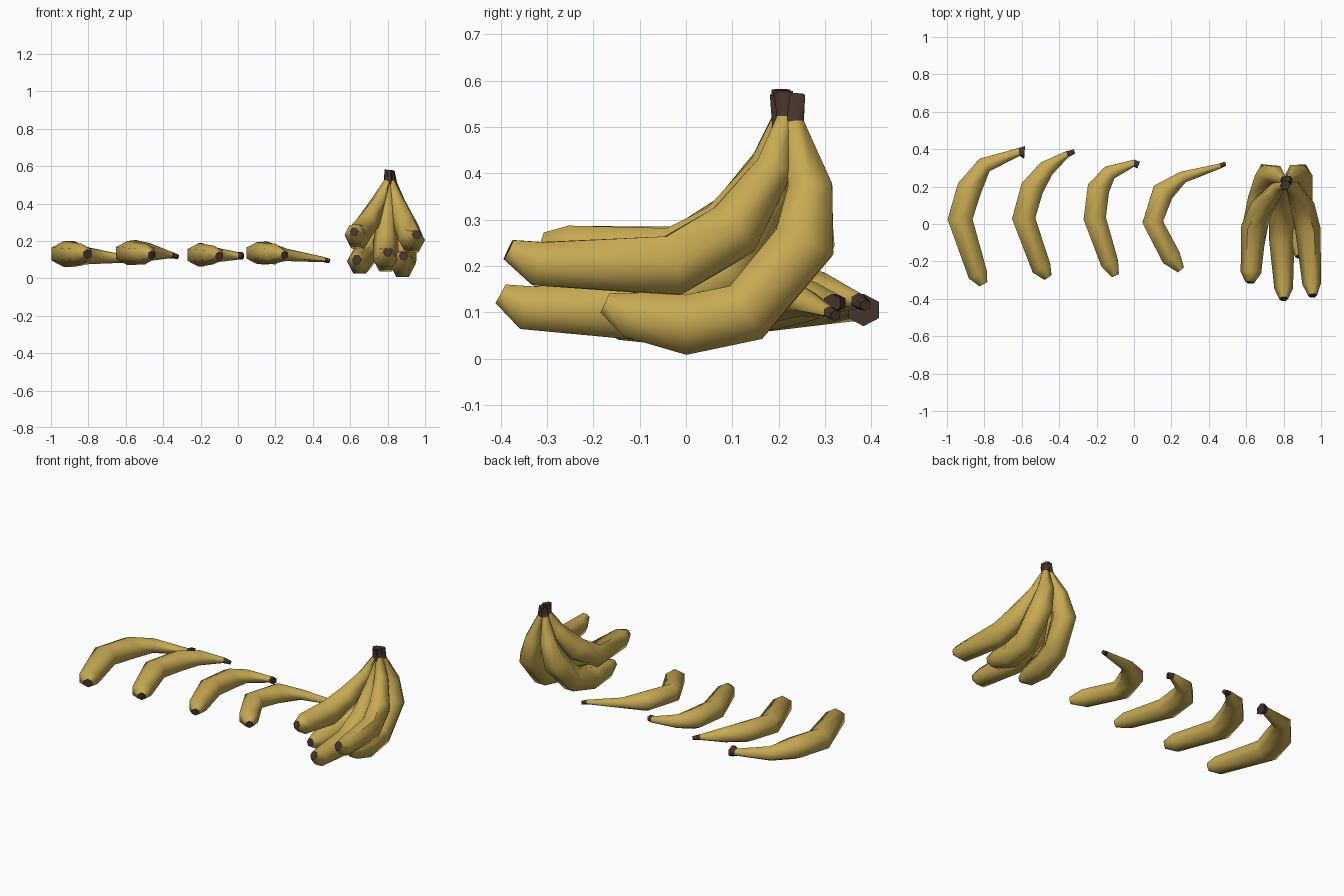
import bpy, bmesh, math
from mathutils import Vector


def material(name, rgb):
    m = bpy.data.materials.new(name)
    m.diffuse_color = (*rgb, 1)
    return m


YELLOW = material("banana yellow", (0.57, 0.40, 0.085))
BROWN = material("dark brown", (0.06, 0.035, 0.025))
SIDES = 6


def banana(name, path, side, wide=1.1):
    """Sweep a hexagon along (x, y, z, radius) points from blossom tip to stem end."""
    pts = [Vector(p[:3]) for p in path]
    bm = bmesh.new()
    rings = []
    for i, p in enumerate(pts):
        a, b = pts[max(i - 1, 0)], pts[min(i + 1, len(pts) - 1)]
        t = Vector((0, 0, 0))
        if i > 0:
            t += (p - a).normalized()
        if i < len(pts) - 1:
            t += (b - p).normalized()
        t.normalize()
        u = Vector(side)
        u = (u - t * u.dot(t)).normalized()
        v = t.cross(u)
        r = path[i][3]
        ring = []
        for k in range(SIDES):
            ang = 2 * math.pi * k / SIDES
            ring.append(bm.verts.new(p + u * (r * math.cos(ang)) + v * (r * wide * math.sin(ang))))
        rings.append(ring)
    # skin, with the last segment as the dark stem end
    for i in range(len(rings) - 1):
        for k in range(SIDES):
            j = (k + 1) % SIDES
            f = bm.faces.new((rings[i][k], rings[i][j], rings[i + 1][j], rings[i + 1][k]))
            f.material_index = 1 if i == len(rings) - 2 else 0
    # dark caps at both ends
    for ring in (rings[0][::-1], rings[-1]):
        bm.faces.new(ring).material_index = 1
    bmesh.ops.recalc_face_normals(bm, faces=bm.faces[:])
    me = bpy.data.meshes.new(name)
    bm.to_mesh(me)
    bm.free()
    me.materials.append(YELLOW)
    me.materials.append(BROWN)
    ob = bpy.data.objects.new(name, me)
    bpy.context.collection.objects.link(ob)
    bpy.ops.object.select_all(action='DESELECT')
    ob.select_set(True)
    bpy.context.view_layer.objects.active = ob
    bpy.ops.object.shade_smooth_by_angle(angle=math.radians(62))


# Four loose bananas lying on their sides
UP = (0, 0, 1)
banana("loose_banana_1", [
    (-0.805, -0.322, 0.13, 0.025), (-0.835, -0.27, 0.13, 0.055), (-0.93, 0.025, 0.13, 0.07),
    (-0.88, 0.19, 0.13, 0.07), (-0.80, 0.315, 0.12, 0.045),
    (-0.615, 0.385, 0.105, 0.022), (-0.585, 0.383, 0.105, 0.035)], UP)
banana("loose_banana_2", [
    (-0.46, -0.285, 0.125, 0.024), (-0.495, -0.235, 0.13, 0.055), (-0.59, 0.03, 0.135, 0.065),
    (-0.545, 0.19, 0.14, 0.065), (-0.47, 0.295, 0.14, 0.047),
    (-0.36, 0.372, 0.125, 0.018), (-0.32, 0.387, 0.115, 0.012)], UP)
banana("loose_banana_3", [
    (-0.10, -0.275, 0.12, 0.022), (-0.13, -0.21, 0.125, 0.05), (-0.21, 0.03, 0.125, 0.063),
    (-0.19, 0.19, 0.125, 0.063), (-0.13, 0.275, 0.125, 0.042),
    (0.0, 0.325, 0.12, 0.02), (0.025, 0.315, 0.12, 0.02)], UP)
banana("loose_banana_4", [
    (0.25, -0.245, 0.125, 0.022), (0.20, -0.18, 0.13, 0.055), (0.10, 0.01, 0.135, 0.058),
    (0.155, 0.17, 0.135, 0.062), (0.26, 0.25, 0.125, 0.033),
    (0.46, 0.31, 0.10, 0.014), (0.488, 0.322, 0.093, 0.012)], UP)

# Upright bunch of five bananas joined at the stems
SIDE = (1, 0, 0)
banana("bunch_left_upper", [
    (0.62, -0.312, 0.25, 0.024), (0.625, -0.26, 0.235, 0.055), (0.64, -0.02, 0.22, 0.068),
    (0.69, 0.10, 0.29, 0.066), (0.76, 0.18, 0.42, 0.042),
    (0.80, 0.205, 0.52, 0.02), (0.805, 0.205, 0.58, 0.022)], SIDE)
banana("bunch_right_upper", [
    (0.955, -0.383, 0.235, 0.024), (0.95, -0.32, 0.205, 0.05), (0.93, -0.03, 0.20, 0.068),
    (0.90, 0.10, 0.275, 0.066), (0.85, 0.19, 0.41, 0.042),
    (0.82, 0.215, 0.52, 0.02), (0.815, 0.21, 0.575, 0.022)], SIDE)
banana("bunch_centre", [
    (0.80, -0.40, 0.14, 0.024), (0.80, -0.345, 0.11, 0.05), (0.79, -0.08, 0.10, 0.068),
    (0.79, 0.09, 0.19, 0.068), (0.80, 0.18, 0.36, 0.045),
    (0.805, 0.205, 0.50, 0.02), (0.81, 0.20, 0.57, 0.02)], SIDE)
banana("bunch_right_lower", [
    (0.885, -0.175, 0.12, 0.024), (0.885, -0.12, 0.095, 0.052), (0.88, 0.0, 0.073, 0.068),
    (0.885, 0.13, 0.10, 0.07), (0.885, 0.255, 0.25, 0.07), (0.86, 0.268, 0.37, 0.05),
    (0.83, 0.235, 0.51, 0.02), (0.82, 0.24, 0.57, 0.018)], SIDE)
banana("bunch_left_lower", [
    (0.635, -0.20, 0.10, 0.024), (0.64, -0.14, 0.09, 0.052), (0.65, 0.0, 0.09, 0.068),
    (0.68, 0.14, 0.12, 0.07), (0.715, 0.255, 0.26, 0.07), (0.76, 0.265, 0.38, 0.047),
    (0.80, 0.235, 0.51, 0.02), (0.81, 0.235, 0.57, 0.018)], SIDE)
